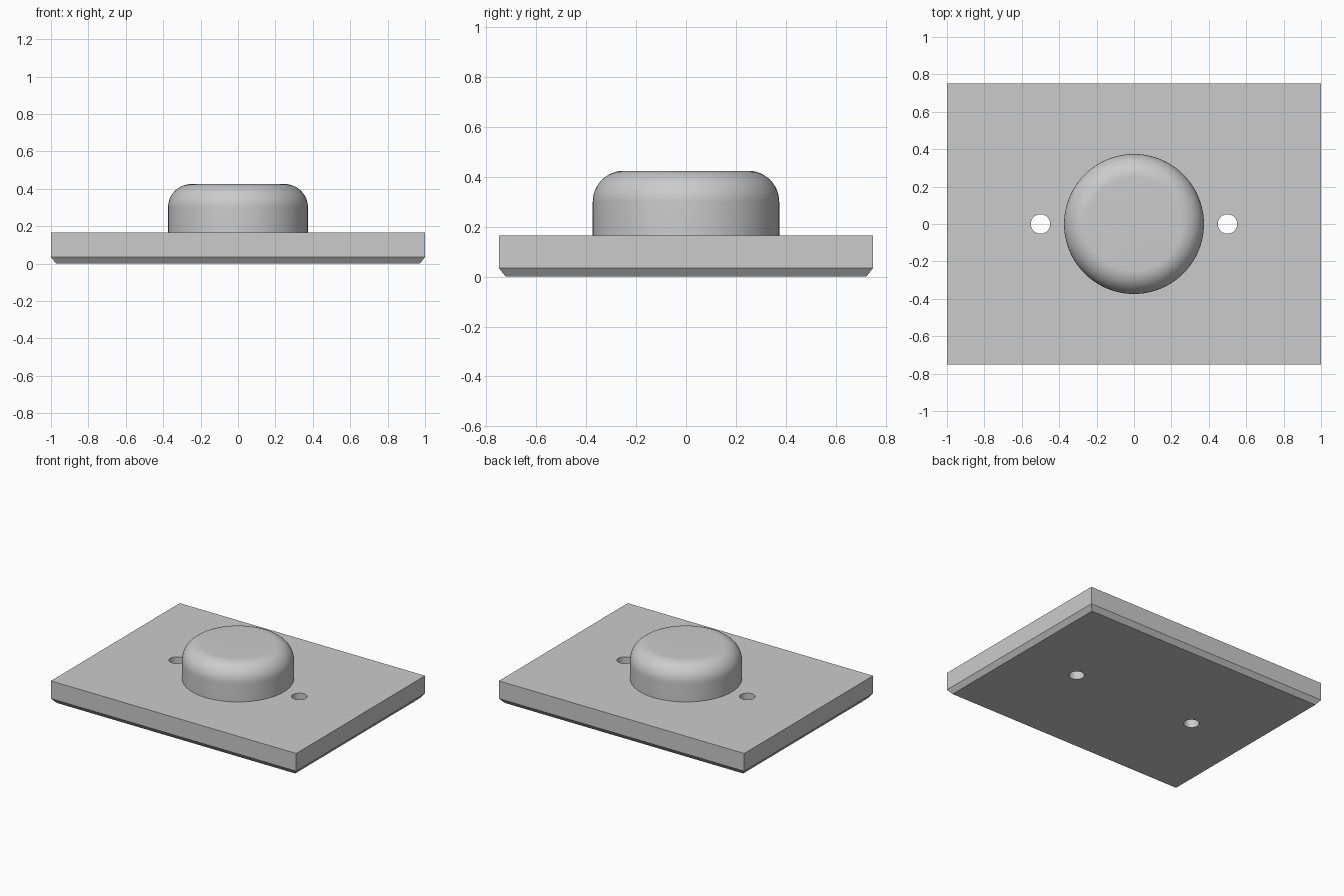
import bpy, bmesh, math

if "Cube" in bpy.data.objects:
    bpy.data.objects.remove(bpy.data.objects["Cube"])

grey = bpy.data.materials.new("light_grey")
grey.diffuse_color = (0.6, 0.6, 0.6, 1)
grey.use_nodes = True
grey.node_tree.nodes["Principled BSDF"].inputs["Base Color"].default_value = grey.diffuse_color


def make_object(name, bm):
    bmesh.ops.recalc_face_normals(bm, faces=bm.faces)
    mesh = bpy.data.meshes.new(name)
    bm.to_mesh(mesh)
    bm.free()
    mesh.materials.append(grey)
    obj = bpy.data.objects.new(name, mesh)
    bpy.context.collection.objects.link(obj)
    return obj


def stack(name, rings):
    """Closed solid skinned over matching rings of points, capped at both ends."""
    bm = bmesh.new()
    loops = [[bm.verts.new(p) for p in ring] for ring in rings]
    n = len(loops[0])
    for low, high in zip(loops, loops[1:]):
        for i in range(n):
            j = (i + 1) % n
            bm.faces.new((low[i], low[j], high[j], high[i]))
    bm.faces.new(loops[0][::-1])
    bm.faces.new(loops[-1])
    return make_object(name, bm)


def rectangle(x, y, z):
    return [(-x, -y, z), (x, -y, z), (x, y, z), (-x, y, z)]


def circle(r, z, n, cx=0):
    return [(cx + r * math.cos(2 * math.pi * i / n),
             r * math.sin(2 * math.pi * i / n), z) for i in range(n)]


def smooth(obj):
    bpy.ops.object.select_all(action='DESELECT')
    obj.select_set(True)
    bpy.context.view_layer.objects.active = obj
    bpy.ops.object.shade_smooth_by_angle(angle=math.radians(30))


TOP, HEIGHT = 0.165, 0.425

# Base plate with a chamfered lower edge
plate = stack("base_plate", [rectangle(0.973, 0.723, 0),
                             rectangle(1, 0.75, 0.035),
                             rectangle(1, 0.75, TOP)])

# Two through holes for screws
for side, x in (("left", -0.5), ("right", 0.5)):
    cutter = stack(side + "_hole_cutter",
                   [circle(0.052, -0.1, 48, x), circle(0.052, 0.3, 48, x)])
    cutter.hide_render = True
    cutter.hide_viewport = True
    cut = plate.modifiers.new(side + "_hole", 'BOOLEAN')
    cut.operation = 'DIFFERENCE'
    cut.solver = 'EXACT'
    cut.object = cutter
smooth(plate)

# Round knob with a filleted top edge
RADIUS, FILLET, STEPS = 0.374, 0.125, 16
profile = [(RADIUS, TOP)]
for k in range(STEPS + 1):
    a = math.pi / 2 * k / STEPS
    profile.append((RADIUS - FILLET * (1 - math.cos(a)),
                    HEIGHT - FILLET * (1 - math.sin(a))))
knob = stack("round_knob", [circle(r, z, 96) for r, z in profile])
smooth(knob)
